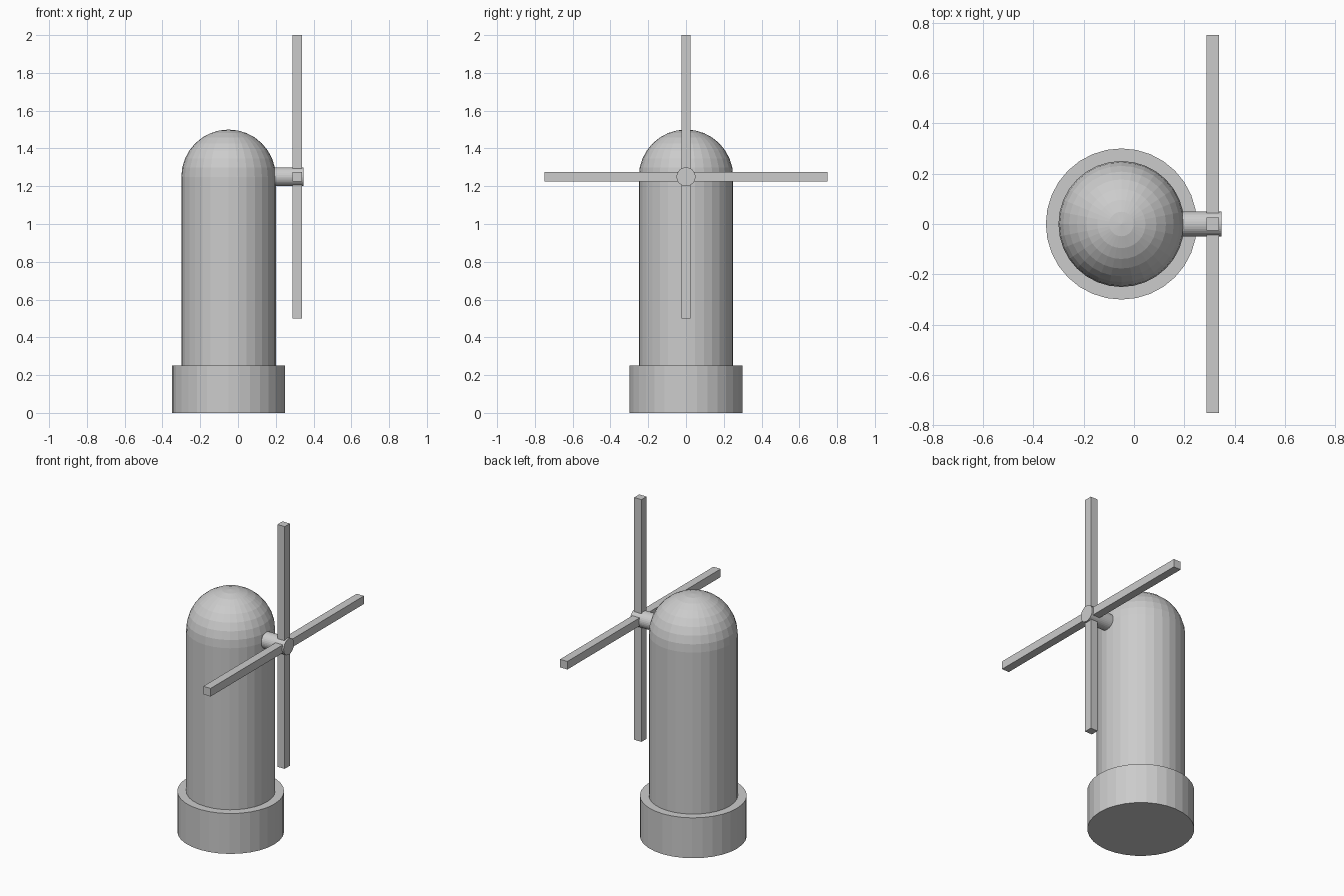
import bpy
import bmesh
from math import pi
from mathutils import Matrix, Vector

cube = bpy.data.objects.get("Cube")
if cube:
    bpy.data.objects.remove(cube, do_unlink=True)

SIDES = 32
TOWER_X = -0.05
AXLE_Z = 1.25
BLADE_X = 0.3125

grey = bpy.data.materials.new("plain_grey")
grey.use_nodes = True
grey.diffuse_color = (0.6, 0.6, 0.6, 1)
grey.node_tree.nodes["Principled BSDF"].inputs["Base Color"].default_value = (0.6, 0.6, 0.6, 1)


def finish(name, bm, location):
    mesh = bpy.data.meshes.new(name)
    bm.to_mesh(mesh)
    bm.free()
    mesh.materials.append(grey)
    obj = bpy.data.objects.new(name, mesh)
    obj.location = location
    bpy.context.collection.objects.link(obj)
    return obj


def cylinder(name, radius, length, location, turn=Matrix()):
    bm = bmesh.new()
    bmesh.ops.create_cone(bm, cap_ends=True, segments=SIDES, radius1=radius,
                          radius2=radius, depth=length, matrix=turn)
    return finish(name, bm, location)


def box(name, size, location):
    bm = bmesh.new()
    bmesh.ops.create_cube(bm, size=1)
    bmesh.ops.scale(bm, vec=size, verts=bm.verts)
    return finish(name, bm, location)


# Round foot and tower shaft
cylinder("base", 0.30, 0.25, (TOWER_X, 0, 0.125))
cylinder("tower", 0.25, 1.0, (TOWER_X, 0, 0.75))

# Domed cap: upper half of a faceted sphere
bm = bmesh.new()
bmesh.ops.create_uvsphere(bm, u_segments=SIDES, v_segments=16, radius=0.25,
                          matrix=Matrix.Rotation(pi / 2, 4, "Z"))
lower = [v for v in bm.verts if v.co.z < -0.01]
bmesh.ops.delete(bm, geom=lower, context="VERTS")
finish("dome", bm, (TOWER_X, 0, AXLE_Z))

# Axle leaving the side of the tower
cylinder("axle", 0.05, 0.25, (0.223, 0, AXLE_Z), Matrix.Rotation(pi / 2, 4, "Y"))

# Four square blades, reaching out from the axle
directions = {"left": (0, 1, 0), "right": (0, -1, 0), "upper": (0, 0, 1), "lower": (0, 0, -1)}
for name, direction in directions.items():
    d = Vector(direction)
    size = [0.05 + 0.70 * abs(c) for c in d]
    box(name + "_blade", size, Vector((BLADE_X, 0, AXLE_Z)) + d * 0.375)
